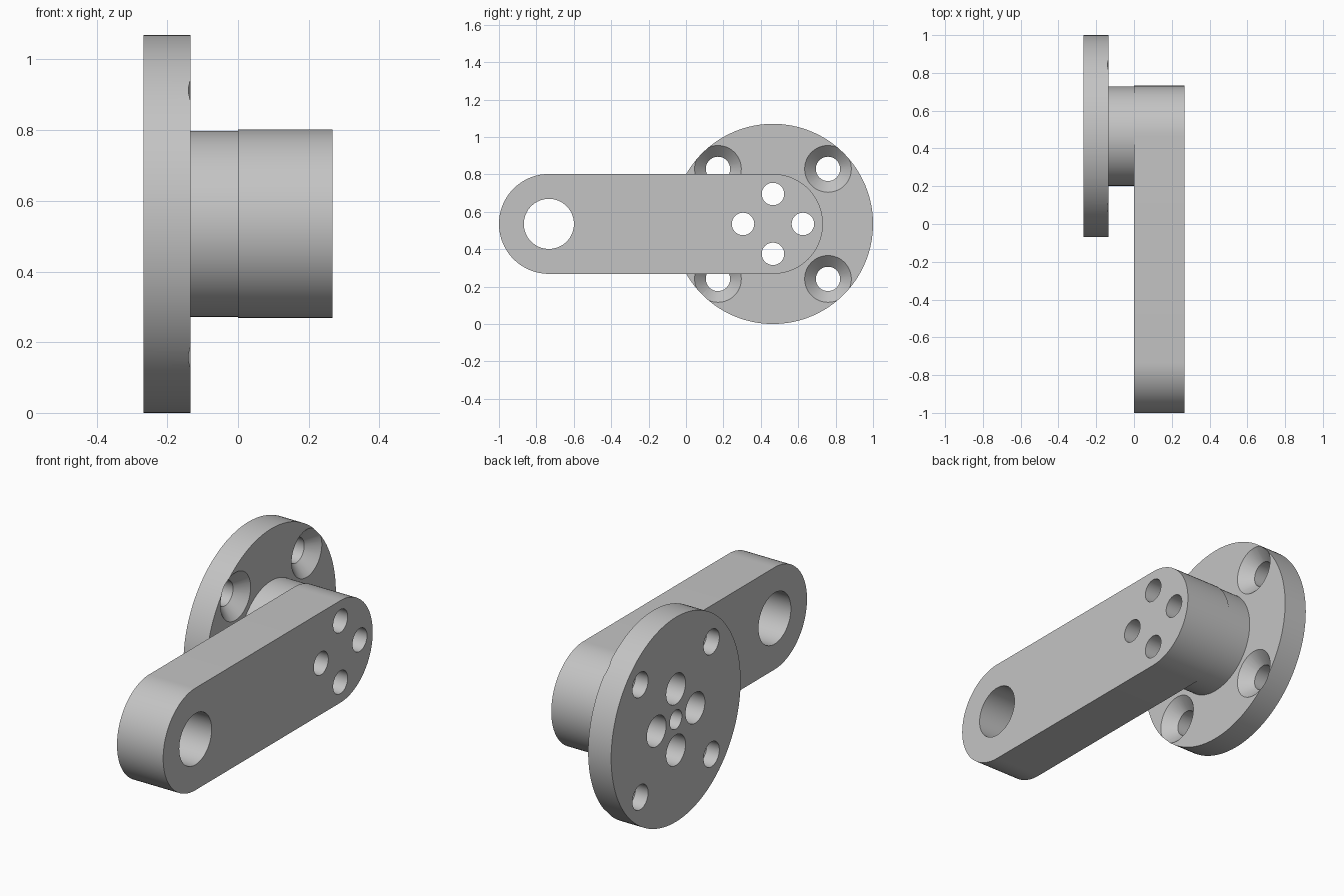
import bpy, bmesh, math
from mathutils import Vector

cube = bpy.data.objects.get("Cube")
if cube:
    bpy.data.objects.remove(cube, do_unlink=True)

HUB_Y, PIVOT_Y, MID_Z = 0.465, -0.733, 0.535
BACK, FLANGE, SEAM, FRONT = -0.267, -0.134, 0.0, 0.267
ARM_R, HUB_R = 0.267, 0.263

grey = bpy.data.materials.new("machined grey")
grey.use_nodes = True
colour = (0.55, 0.55, 0.55, 1)
grey.diffuse_color = colour
grey.node_tree.nodes["Principled BSDF"].inputs["Base Color"].default_value = colour


def finish(name, bm):
    bmesh.ops.recalc_face_normals(bm, faces=bm.faces)
    mesh = bpy.data.meshes.new(name)
    bm.to_mesh(mesh)
    bm.free()
    mesh.materials.append(grey)
    obj = bpy.data.objects.new(name, mesh)
    bpy.context.collection.objects.link(obj)
    return obj


def lathe(name, profile, y, z, steps=64):
    """Closed solid turned around an axis along x; profile is (x, radius)."""
    bm = bmesh.new()
    rings = []
    for x, r in profile:
        angles = [math.tau * i / steps for i in range(steps)]
        rings.append([bm.verts.new((x, y + r * math.cos(a), z + r * math.sin(a))) for a in angles])
    for a, b in zip(rings, rings[1:]):
        for i in range(steps):
            j = (i + 1) % steps
            bm.faces.new((a[i], a[j], b[j], b[i]))
    bm.faces.new(rings[0])
    bm.faces.new(rings[-1])
    return finish(name, bm)


def slot(name, x0, x1, r, steps=48):
    """Round-ended bar between the pivot and the hub axis."""
    bm = bmesh.new()
    outline = []
    for centre, start in ((HUB_Y, -math.pi / 2), (PIVOT_Y, math.pi / 2)):
        for i in range(steps + 1):
            a = start + math.pi * i / steps
            outline.append(bm.verts.new((x0, centre + r * math.cos(a), MID_Z + r * math.sin(a))))
    face = bm.faces.new(outline)
    top = bmesh.ops.extrude_face_region(bm, geom=[face])["geom"]
    bmesh.ops.translate(bm, vec=Vector((x1 - x0, 0, 0)),
                        verts=[v for v in top if isinstance(v, bmesh.types.BMVert)])
    return finish(name, bm)


def select(obj):
    bpy.ops.object.select_all(action="DESELECT")
    obj.select_set(True)
    bpy.context.view_layer.objects.active = obj


def drill(obj, cutters):
    for cutter in cutters:
        cutter.hide_render = True
        mod = obj.modifiers.new("hole", "BOOLEAN")
        mod.operation, mod.solver, mod.object = "DIFFERENCE", "EXACT", cutter
        select(obj)
        bpy.ops.object.modifier_apply(modifier=mod.name)
        bpy.data.objects.remove(cutter, do_unlink=True)
    select(obj)
    bpy.ops.object.shade_smooth_by_angle(angle=math.radians(30))


def ring_of_holes(profile, radius, first_angle, steps=48):
    angles = [first_angle + i * math.pi / 2 for i in range(4)]
    return [lathe("hole_cutter", profile, HUB_Y + radius * math.cos(a),
                  MID_Z + radius * math.sin(a), steps) for a in angles]


# Round mounting flange with its turned hub
flange = lathe("mounting_flange", [(BACK, 0.535), (FLANGE, 0.535), (FLANGE, HUB_R), (SEAM, HUB_R)],
               HUB_Y, MID_Z, 128)
# Countersunk mounting holes, bolt clearance holes and the centre hole
countersunk = [(BACK - 0.1, 0.065), (FLANGE - 0.06, 0.065), (FLANGE, 0.125), (FLANGE + 0.014, 0.139)]
cutters = ring_of_holes(countersunk, 0.416, math.pi / 4)
cutters += ring_of_holes([(BACK - 0.1, 0.08), (SEAM + 0.1, 0.08)], 0.16, 0)
cutters.append(lathe("centre_cutter", [(BACK - 0.1, 0.05), (SEAM + 0.1, 0.05)], HUB_Y, MID_Z, 48))
drill(flange, cutters)

# Crank arm with a pivot bore and four bolt holes
arm = slot("crank_arm", SEAM, FRONT, ARM_R)
through = (SEAM - 0.1, FRONT + 0.1)
cutters = ring_of_holes([(x, 0.06) for x in through], 0.16, 0)
cutters.append(lathe("bore_cutter", [(x, 0.134) for x in through], PIVOT_Y, MID_Z, 64))
drill(arm, cutters)
